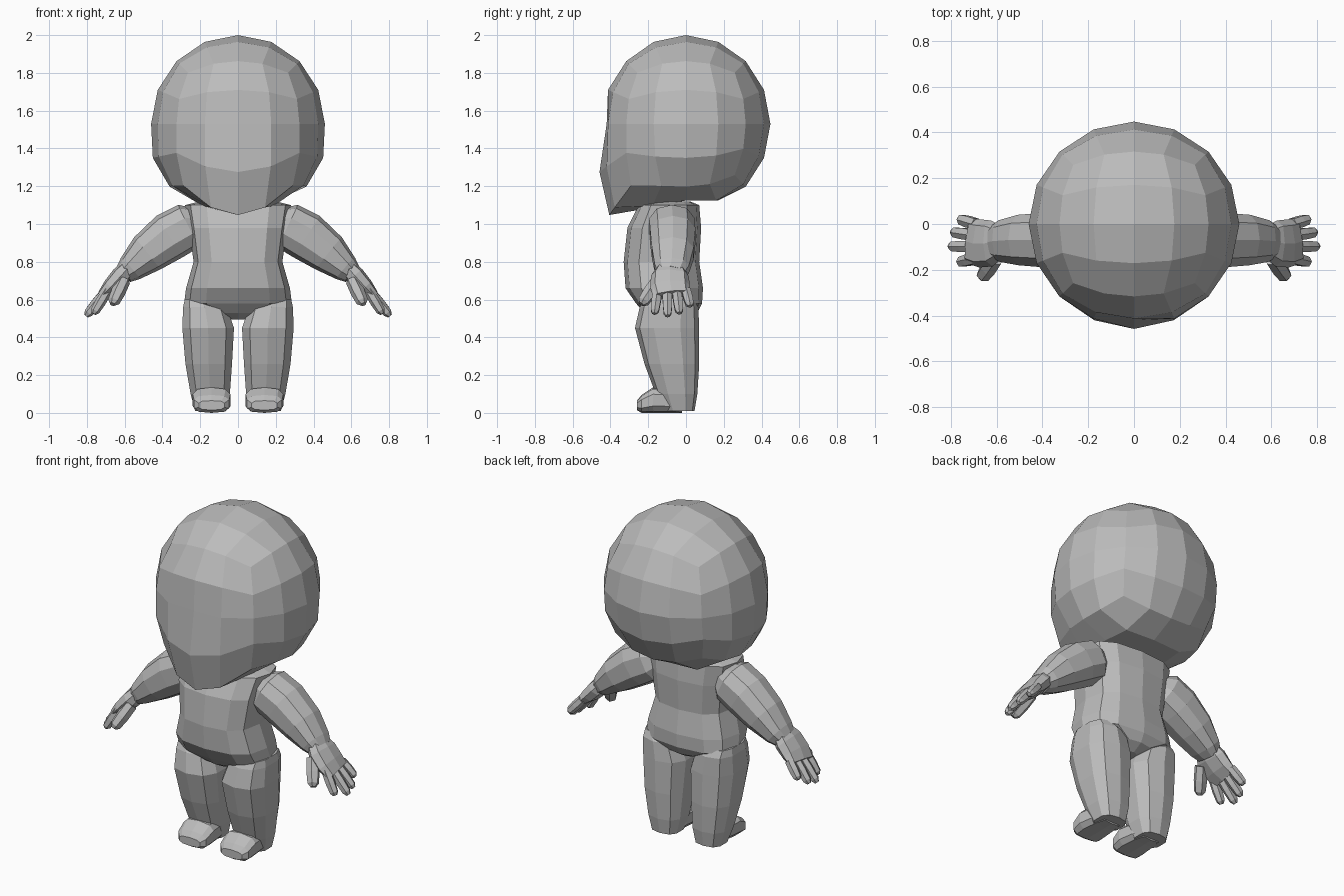
import bpy, bmesh, math
from mathutils import Vector as V

if "Cube" in bpy.data.objects:
    bpy.data.objects.remove(bpy.data.objects["Cube"])

grey = bpy.data.materials.new("plain grey")
grey.diffuse_color = (0.5, 0.5, 0.5, 1)
grey.use_nodes = True
grey.node_tree.nodes["Principled BSDF"].inputs["Base Color"].default_value = grey.diffuse_color


def finish(name, bm, mirror=False):
    bmesh.ops.recalc_face_normals(bm, faces=bm.faces)
    me = bpy.data.meshes.new(name)
    bm.to_mesh(me)
    bm.free()
    me.materials.append(grey)
    ob = bpy.data.objects.new(name, me)
    bpy.context.collection.objects.link(ob)
    if mirror:
        ob.modifiers.new("Mirror", 'MIRROR')
    return ob


def power(a, e):
    return math.copysign(abs(a) ** e, a)


def loft(name, sections, n=10, e=0.85, mirror=False):
    """Skin through sections (centre, u axis, v axis)."""
    bm = bmesh.new()
    rings = []
    for c, u, v in sections:
        rings.append([bm.verts.new(c + u * power(math.sin(t), e) + v * power(math.cos(t), e))
                      for t in (2 * math.pi * i / n for i in range(n))])
    for a, b in zip(rings, rings[1:]):
        for i in range(n):
            j = (i + 1) % n
            bm.faces.new((a[i], a[j], b[j], b[i]))
    bm.faces.new(rings[0])
    bm.faces.new(rings[-1])
    return finish(name, bm, mirror)


def upright(rows):
    """Rows of z, cx, cy, rx, ry."""
    return [(V((cx, cy, z)), V((rx, 0, 0)), V((0, -ry, 0))) for z, cx, cy, rx, ry in rows]


def limb(rows):
    """Rows of x, y, z, half width along y, half thickness."""
    pts = [V(r[:3]) for r in rows]
    out = []
    for i, r in enumerate(rows):
        t = (pts[min(i + 1, len(pts) - 1)] - pts[max(i - 1, 0)]).normalized()
        v = t.cross(V((0, 1, 0))).normalized()
        u = v.cross(t).normalized()
        out.append((pts[i], u * r[3], v * r[4]))
    return out


# Head: rounded cube with a flat face and a pulled-down chin
bm = bmesh.new()
bmesh.ops.create_cube(bm, size=2)
bmesh.ops.subdivide_edges(bm, edges=bm.edges[:], cuts=3, use_grid_fill=True)
for v in bm.verts:
    d = V([math.tan(c * math.pi / 4) for c in v.co]).normalized()
    w = 2 * max(0, -d.y) * max(0, -d.z)
    q = w * w * min(1, -d.y / 0.7)
    x = 0.46 * d.x * (1 + 0.16 * max(0, -d.z))
    y = max(0.447 * d.y, -0.42) - 0.09 * q
    z = max(1.53 + 0.47 * d.z, 1.125) - 0.15 * q
    v.co = (x, y, z)
finish("head", bm)

# Torso
loft("torso", upright([
    (1.12, 0, -0.08, 0.20, 0.10), (1.10, 0, -0.09, 0.28, 0.16),
    (0.98, 0, -0.115, 0.26, 0.195), (0.80, 0, -0.13, 0.235, 0.20),
    (0.66, 0, -0.115, 0.275, 0.205), (0.58, 0, -0.09, 0.285, 0.175),
    (0.53, 0, -0.08, 0.13, 0.14), (0.495, 0, -0.08, 0.04, 0.08)]), n=12, e=0.75)

# Legs
loft("leg", upright([
    (0.60, 0.20, -0.09, 0.085, 0.13), (0.56, 0.175, -0.09, 0.12, 0.155),
    (0.45, 0.158, -0.10, 0.142, 0.17), (0.26, 0.155, -0.075, 0.128, 0.145),
    (0.10, 0.147, -0.05, 0.108, 0.11), (0.01, 0.145, -0.035, 0.085, 0.08)]),
    n=10, e=0.75, mirror=True)

# Feet: rows of y, half width, bottom, top
loft("foot", [(V((0.14, y, (b + t) / 2)), V((rx, 0, 0)), V((0, 0, (t - b) / 2)))
              for y, rx, b, t in ((-0.26, 0.07, 0.015, 0.065), (-0.235, 0.096, 0.0, 0.095),
                                  (-0.175, 0.103, 0.0, 0.135), (-0.08, 0.09, 0.0, 0.13),
                                  (-0.02, 0.07, 0.0, 0.08))],
     n=10, e=0.65, mirror=True)

# Arms
loft("arm", limb([
    (0.21, -0.075, 1.01, 0.09, 0.08), (0.26, -0.075, 0.99, 0.125, 0.125),
    (0.36, -0.07, 0.935, 0.125, 0.13), (0.48, -0.07, 0.845, 0.115, 0.11),
    (0.57, -0.075, 0.765, 0.095, 0.075), (0.605, -0.08, 0.735, 0.075, 0.055)]),
    n=10, e=0.85, mirror=True)

# Hands: palm, four fingers and a thumb
loft("palm", limb([
    (0.585, -0.08, 0.765, 0.075, 0.045), (0.62, -0.085, 0.725, 0.10, 0.052),
    (0.67, -0.085, 0.67, 0.105, 0.046), (0.715, -0.075, 0.625, 0.10, 0.03)]),
    n=8, e=0.8, mirror=True)


def finger(name, base, tip, r):
    a, b = V(base), V(tip)
    loft(name, limb([(*a.lerp(b, f), r * s, r * s)
                     for f, s in ((0, 1), (0.5, 1.05), (0.88, 0.9), (1, 0.45))]),
         n=6, e=1, mirror=True)


for i, (y0, x, y, z) in enumerate(((-0.15, 0.765, -0.167, 0.525), (-0.10, 0.805, -0.097, 0.513),
                                   (-0.05, 0.795, -0.035, 0.528), (0.0, 0.765, 0.022, 0.565))):
    finger("finger_%d" % (i + 1), (0.69, y0, 0.65), (x, y, z), 0.027)
finger("thumb", (0.605, -0.15, 0.70), (0.665, -0.235, 0.575), 0.036)
